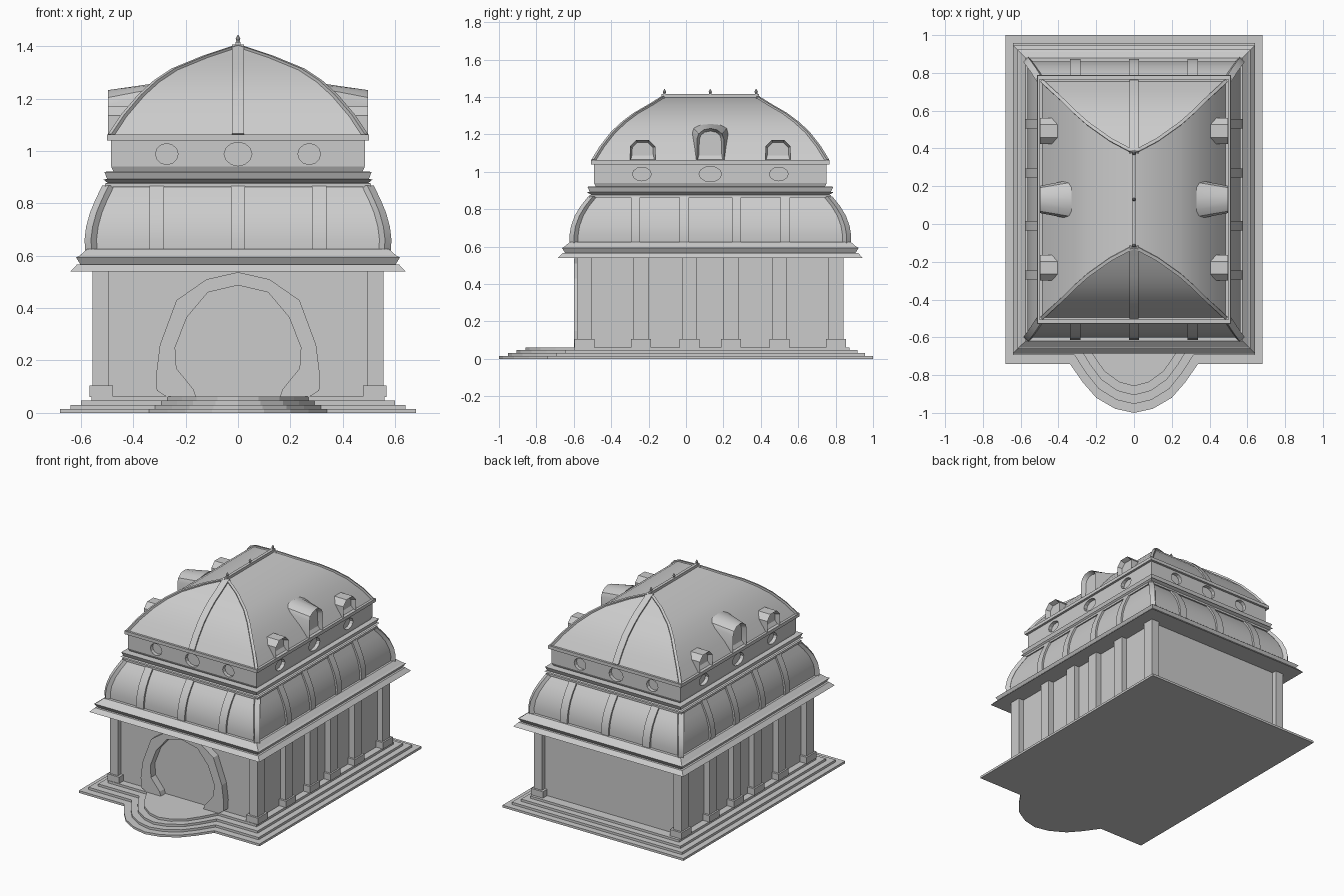
import bpy, bmesh, math
from mathutils import Vector

if bpy.data.objects.get("Cube"):
    bpy.data.objects.remove(bpy.data.objects["Cube"], do_unlink=True)

CY = 0.13          # the hall sits behind the entrance steps
SIGNS = (-1, 1)

stone = bpy.data.materials.new("grey_stone")
stone.use_nodes = True
stone.diffuse_color = (0.6, 0.6, 0.6, 1)
stone.node_tree.nodes["Principled BSDF"].inputs["Base Color"].default_value = (0.6, 0.6, 0.6, 1)


def finish(name, bm, smooth=False):
    bmesh.ops.remove_doubles(bm, verts=bm.verts, dist=0.0005)
    bmesh.ops.recalc_face_normals(bm, faces=bm.faces)
    mesh = bpy.data.meshes.new(name)
    bm.to_mesh(mesh)
    bm.free()
    mesh.materials.append(stone)
    ob = bpy.data.objects.new(name, mesh)
    bpy.context.collection.objects.link(ob)
    bpy.ops.object.select_all(action="DESELECT")
    ob.select_set(True)
    bpy.context.view_layer.objects.active = ob
    if smooth:
        bpy.ops.object.shade_smooth_by_angle(angle=math.radians(32))
    return ob


def skin(bm, rings):
    """Bridge equal closed rings of points and cap both ends; returns the caps."""
    rows = [[bm.verts.new(p) for p in ring] for ring in rings]
    n = len(rows[0])
    for a, b in zip(rows, rows[1:]):
        for i in range(n):
            j = (i + 1) % n
            bm.faces.new((a[i], a[j], b[j], b[i]))
    return bm.faces.new(rows[0]), bm.faces.new(rows[-1])


def rect(hx, hy, z):
    return [(sx * hx, CY + sy * hy, z) for sx, sy in ((-1, -1), (1, -1), (1, 1), (-1, 1))]


def tiers(name, rings, smooth=False):
    bm = bmesh.new()
    skin(bm, [rect(*r) for r in rings])
    return finish(name, bm, smooth)


def box(bm, x, y, z0, z1, wx, wy):
    skin(bm, [[(x + a * wx / 2, y + b * wy / 2, z) for a, b in
               ((-1, -1), (1, -1), (1, 1), (-1, 1))] for z in (z0, z1)])


def rib(bm, path, side, out, width, thick):
    side = Vector(side).normalized() * width / 2
    out = Vector(out).normalized() * thick
    skin(bm, [[p - side - out, p + side - out, p + side + out, p - side + out]
              for p in map(Vector, path)])


# Stepped platform with a rounded entrance bay
BAY = [(0.34, -0.74), (0.27, -0.84), (0.2, -0.92), (0.1, -0.978), (0, -1)]
bm = bmesh.new()
for k in range(4):
    half, back, shift, s = 0.68 - 0.04 * k, 1 - 0.042 * k, 0.047 * k, 1 - 0.07 * k
    right = [(x * s, y + shift) for x, y in BAY]
    front = [(-x, y) for x, y in right[:-1]] + right[::-1]
    edge = right[0][1]
    outline = [(-half, back), (-half, edge)] + front + [(half, edge), (half, back)]
    z = 0.0155 * k
    skin(bm, [[(x, y, h) for x, y in outline] for h in (z, z + 0.0155)])
finish("platform_steps", bm)

# Walls, pillars and pedestals
tiers("walls", [(0.515, 0.68, 0.06), (0.515, 0.68, 0.545)])
pillars, feet = bmesh.new(), bmesh.new()
for sx in SIGNS:
    for sy in SIGNS:
        for off in (0.11, 0.37, 0.672):
            y = CY + sy * off
            box(pillars, sx * 0.525, y, 0.06, 0.545, 0.06, 0.08)
            box(feet, sx * 0.522, y, 0.06, 0.105, 0.088, 0.107)
finish("pillars", pillars)
finish("pillar_feet", feet)

# Horseshoe door surround
OUTER = [(0.27, 0.06), (0.31, 0.085), (0.312, 0.15), (0.298, 0.26), (0.235, 0.43),
         (0.12, 0.51), (0, 0.537)]
INNER = [(0.16, 0.06), (0.17, 0.09), (0.235, 0.17), (0.24, 0.25), (0.195, 0.365),
         (0.115, 0.46), (0, 0.487)]
bm = bmesh.new()
for s in SIGNS:
    for (a, b), (c, d) in zip(zip(OUTER, OUTER[1:]), zip(INNER, INNER[1:])):
        skin(bm, [[(s * x, y, z) for x, z in (a, b, d, c)] for y in (-0.6, -0.54)])
bmesh.ops.remove_doubles(bm, verts=bm.verts, dist=0.0005)
seen = {}
for f in bm.faces:
    seen.setdefault(frozenset(f.verts), []).append(f)
bmesh.ops.delete(bm, geom=[f for fs in seen.values() if len(fs) > 1 for f in fs],
                 context="FACES_ONLY")
bmesh.ops.dissolve_limit(bm, angle_limit=0.01, verts=bm.verts, edges=bm.edges)
finish("door_surround", bm)

# Cornices and curved lower roof
tiers("lower_cornice", [(0.64, 0.815, 0.54), (0.615, 0.79, 0.566), (0.602, 0.777, 0.567),
                        (0.618, 0.793, 0.593), (0.605, 0.78, 0.6), (0.575, 0.75, 0.626)])
MANSARD = [(0.56, 0.73, 0.62), (0.563, 0.73, 0.66), (0.557, 0.722, 0.71),
           (0.542, 0.702, 0.765), (0.521, 0.672, 0.815), (0.495, 0.63, 0.868)]
tiers("lower_roof", MANSARD, True)
tiers("upper_cornice", [(0.507, 0.645, 0.862), (0.507, 0.645, 0.876), (0.498, 0.635, 0.878),
                        (0.513, 0.66, 0.89), (0.5, 0.645, 0.893), (0.51, 0.657, 0.92),
                        (0.478, 0.615, 0.922)])

# Ribs on the lower roof
bm = bmesh.new()
for s in SIGNS:
    for x in (-0.31, 0, 0.31):
        rib(bm, [(x, CY + s * hy, z) for hx, hy, z in MANSARD], (1, 0, 0), (0, s, 0), 0.055, 0.013)
    for off in (-0.4, -0.14, 0.14, 0.4):
        rib(bm, [(s * hx, CY + off, z) for hx, hy, z in MANSARD], (0, 1, 0), (s, 0, 0), 0.05, 0.013)
    for t in SIGNS:
        rib(bm, [(s * hx, CY + t * hy, z) for hx, hy, z in MANSARD],
            (-t, s, 0), (s, t, 0), 0.035, 0.015)
finish("lower_roof_ribs", bm, True)

# Attic band with recessed oval windows
attic = tiers("attic", [(0.475, 0.612, 0.92), (0.484, 0.622, 0.94), (0.484, 0.622, 1.045)])
bm = bmesh.new()


def oval(centre, across, out, rw, rh):
    ring = [(math.cos(i * math.tau / 12) * rw, math.sin(i * math.tau / 12) * rh) for i in range(12)]
    c, a, o = Vector(centre), Vector(across), Vector(out)
    skin(bm, [[c + a * u + Vector((0, 0, v)) + o * d for u, v in ring] for d in (-0.025, 0.025)])


for s in SIGNS:
    for k in (-1, 0, 1):
        r = 0.043 if k else 0.053
        oval((k * 0.272, CY + s * 0.622, 0.988), (1, 0, 0), (0, s, 0), r, 0.04 if k else 0.045)
        oval((s * 0.484, CY + k * 0.366, 0.988), (0, 1, 0), (s, 0, 0), r + 0.007, 0.036 if k else 0.041)
cutter = finish("window_cutter", bm)
cutter.hide_render = True
mod = attic.modifiers.new("windows", "BOOLEAN")
mod.operation, mod.object, mod.solver = "DIFFERENCE", cutter, "EXACT"
bpy.context.view_layer.objects.active = attic
bpy.ops.object.modifier_apply(modifier="windows")
bpy.data.objects.remove(cutter, do_unlink=True)

# Eaves and domed hip roof
tiers("eaves", [(0.5, 0.638, 1.04), (0.5, 0.638, 1.062)])
RIDGE = 0.25
CURVE = [(0, 0, 1.06), (0.1, 0.12, 1.133), (0.235, 0.28, 1.21), (0.36, 0.44, 1.265),
         (0.5, 0.6, 1.31), (0.75, 0.83, 1.36), (0.998, 1, 1.4)]
DOME = [(0.485 * (1 - a), 0.625 - (0.625 - RIDGE) * b, z) for a, b, z in CURVE]
tiers("upper_roof", DOME, True)

# Ridge, hip and end ribs
bm = bmesh.new()
box(bm, 0, CY, 1.39, 1.415, 0.02, 2 * RIDGE + 0.02)
for s in SIGNS:
    rib(bm, [(0, CY + s * hy, z) for hx, hy, z in DOME], (1, 0, 0), (0, s, 1), 0.045, 0.009)
    for t in SIGNS:
        rib(bm, [(s * hx, CY + t * hy, z) for hx, hy, z in DOME], (-t, s, 0), (s, t, 1), 0.018, 0.008)
finish("roof_ribs", bm, True)

# Finials
bm = bmesh.new()
for off in (-0.245, 0, 0.245):
    skin(bm, [[(r * math.cos(i * math.tau / 8), CY + off + r * math.sin(i * math.tau / 8), z)
               for i in range(8)]
              for r, z in ((0.011, 1.4), (0.006, 1.42), (0.009, 1.428), (0.002, 1.442))])
finish("finials", bm)


def arch(sx, x, y, w, z0, spring, top, n):
    peak = max(math.sin(math.pi * i / n) for i in range(n))
    pts = [(w * math.cos(math.pi * i / n),
            spring + (top - spring) * math.sin(math.pi * i / n) / peak) for i in range(n + 1)]
    return [(sx * x, y + u, z) for u, z in [(w, z0)] + pts + [(-w, z0)]]


def dormer(name, y, sx, front, back, n):
    bm = bmesh.new()
    face, _ = skin(bm, [arch(sx, *f[:1], y, *f[1:], n) for f in (front, back)])
    bmesh.ops.recalc_face_normals(bm, faces=bm.faces)
    bmesh.ops.inset_individual(bm, faces=[face], thickness=0.014, depth=-0.03)
    finish(name, bm, True)


# Dormers: a flared one in the middle, small ones beside it
for sx in SIGNS:
    dormer("middle_dormer", CY, sx, (0.497, 0.072, 1.06, 1.175, 1.232),
           (0.33, 0.105, 1.06, 1.215, 1.256), 6)
    for k in SIGNS:
        dormer("small_dormer", CY + k * 0.362, sx, (0.497, 0.068, 1.06, 1.135, 1.17),
               (0.38, 0.068, 1.06, 1.135, 1.17), 3)
